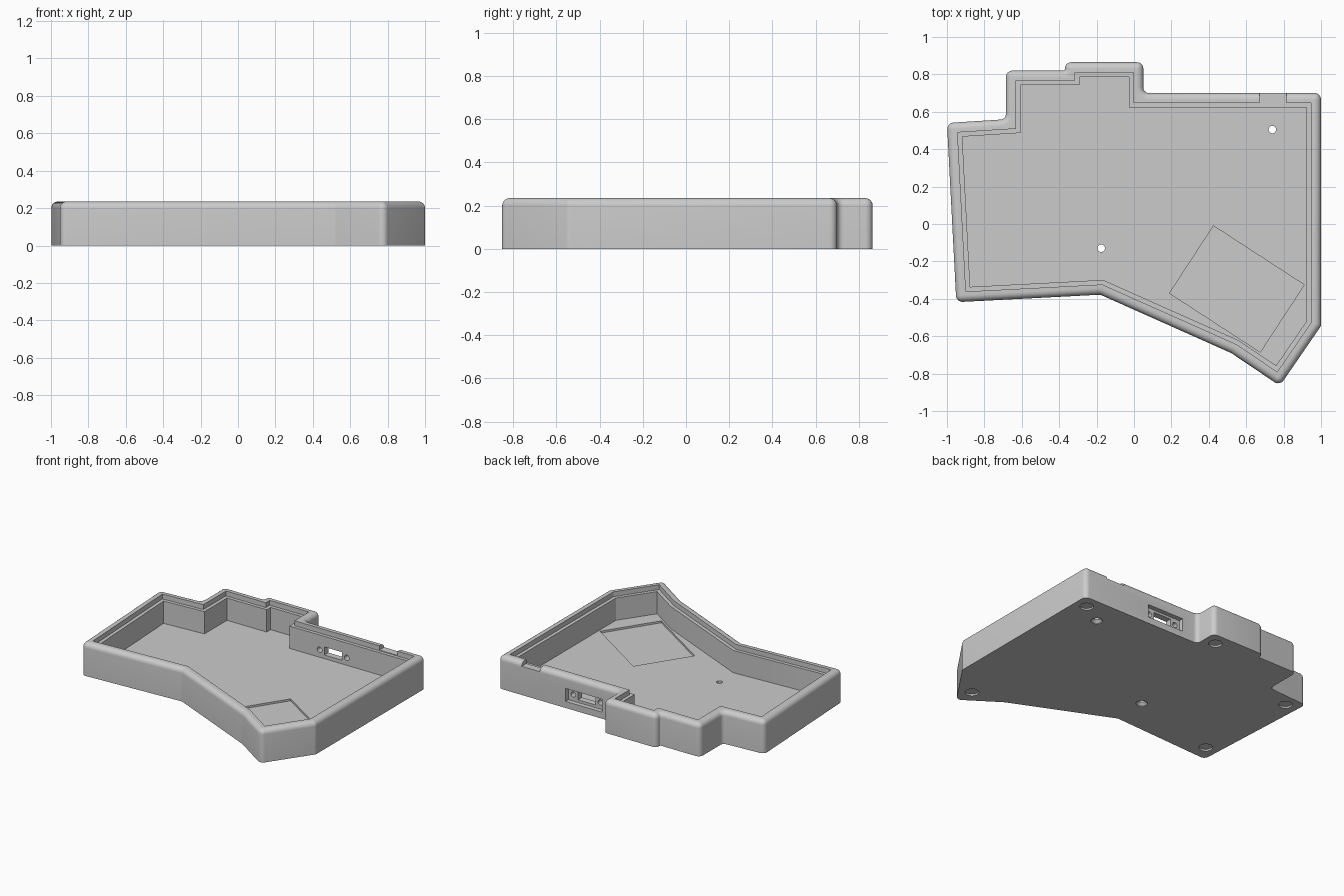
import bpy, bmesh, math
from mathutils import Vector, Matrix

old = bpy.data.objects.get("Cube")
if old:
    bpy.data.objects.remove(old, do_unlink=True)

HEIGHT, FLOOR, LEDGE, ROUND = 0.235, 0.04, 0.2, 0.035

# Plan outline, anticlockwise: x, y, corner radius
OUTLINE = [(-1, 0.54, ROUND), (-0.95, -0.418, ROUND), (-0.18, -0.378, 0.03),
           (0.52, -0.69, 0.03), (0.78, -0.865, ROUND), (1, -0.545, ROUND),
           (1, 0.7, ROUND), (0.05, 0.7, 0.03), (0.05, 0.865, ROUND),
           (-0.37, 0.865, ROUND), (-0.37, 0.82, 0.008), (-0.685, 0.82, ROUND),
           (-0.685, 0.56, 0.03)]

grey = bpy.data.materials.new("light_grey_plastic")
grey.use_nodes = True
colour = (0.6, 0.6, 0.6, 1)
grey.diffuse_color = colour
grey.node_tree.nodes["Principled BSDF"].inputs["Base Color"].default_value = colour


def corners():
    """Yield position, radius, mitre vector, turn angle and incoming normal."""
    n = len(OUTLINE)
    for i, (x, y, r) in enumerate(OUTLINE):
        p = Vector((x, y))
        a = (p - Vector(OUTLINE[i - 1][:2])).normalized()
        b = (Vector(OUTLINE[(i + 1) % n][:2]) - p).normalized()
        na, nb = Vector((a.y, -a.x)), Vector((b.y, -b.x))
        turn = math.atan2(a.x * b.y - a.y * b.x, a.dot(b))
        yield p, r, (na + nb) / (1 + na.dot(nb)), turn, na


def inset(d):
    """Sharp outline moved inward by d."""
    return [p - m * d for p, r, m, t, na in corners()]


def rounded(d, steps=6):
    """Outline with rounded corners moved inward by d."""
    pts = []
    for p, r, m, turn, na in corners():
        side = 1 if turn > 0 else -1
        centre = p - m * r * side
        radius = max(r - d * side, 0.0005)
        for k in range(steps + 1):
            pts.append(centre + Matrix.Rotation(turn * k / steps, 2) @ na * radius * side)
    return pts


def loft(name, rings):
    """Closed solid through rings of (points, z)."""
    bm = bmesh.new()
    loops = [[bm.verts.new((p[0], p[1], z)) for p in pts] for pts, z in rings]
    n = len(loops[0])
    for low, high in zip(loops, loops[1:]):
        for i in range(n):
            j = (i + 1) % n
            bm.faces.new((low[i], low[j], high[j], high[i]))
    bm.faces.new(loops[0][::-1])
    bm.faces.new(loops[-1])
    bmesh.ops.recalc_face_normals(bm, faces=bm.faces)
    mesh = bpy.data.meshes.new(name)
    bm.to_mesh(mesh)
    bm.free()
    ob = bpy.data.objects.new(name, mesh)
    bpy.context.collection.objects.link(ob)
    mesh.materials.append(grey)
    return ob


def box(name, x0, x1, y0, y1, z0, z1):
    pts = [(x0, y0), (x1, y0), (x1, y1), (x0, y1)]
    return loft(name, [(pts, z0), (pts, z1)])


def disc(name, x, y, sections, sides=32):
    """Turned solid from (radius, z) sections."""
    dirs = [(math.cos(math.tau * k / sides), math.sin(math.tau * k / sides))
            for k in range(sides)]
    return loft(name, [([(x + r * c, y + r * s) for c, s in dirs], z) for r, z in sections])


def cut(target, cutter):
    cutter.hide_render = True
    mod = target.modifiers.new("cut", 'BOOLEAN')
    mod.operation, mod.solver, mod.object = 'DIFFERENCE', 'EXACT', cutter
    bpy.context.view_layer.objects.active = target
    bpy.ops.object.modifier_apply(modifier=mod.name)
    bpy.data.objects.remove(cutter, do_unlink=True)


# Solid body with rounded upper rim
rings = [(rounded(0), 0)]
for k in range(7):
    a = math.pi / 2 * k / 6
    rings.append((rounded(ROUND * (1 - math.cos(a))), HEIGHT - ROUND + ROUND * math.sin(a)))
case = loft("case_shell", rings)

# Plate ledge and main cavity
cut(case, loft("ledge_cutter", [(inset(0.054), LEDGE), (inset(0.054), 0.4)]))
cut(case, loft("cavity_cutter", [(inset(0.078), FLOOR), (inset(0.078), 0.4)]))

# Shallow tilted tray in the floor
tray = [(0.19, -0.37), (0.675, -0.685), (0.91, -0.325), (0.425, -0.01)]
cut(case, loft("tray_cutter", [(tray, FLOOR - 0.014), (tray, FLOOR + 0.02)]))

# Notch in the back rim
cut(case, box("notch_cutter", 0.67, 0.815, 0.62, 0.8, LEDGE + 0.005, 0.4))

# Back connector: outer recess, through slot and two screw holes
cut(case, box("recess_cutter", 0.175, 0.465, 0.667, 0.8, 0.047, 0.14))
cut(case, box("slot_cutter", 0.25, 0.39, 0.58, 0.8, 0.066, 0.124))
for x in (0.212, 0.428):
    hole = disc("screw_cutter", 0, 0, [(0.019, -0.1), (0.019, 0.1)])
    hole.data.transform(Matrix.Translation((x, 0.68, 0.094)) @ Matrix.Rotation(math.pi / 2, 4, 'X'))
    cut(case, hole)

# Countersunk floor holes
for x, y in ((0.74, 0.505), (-0.175, -0.13)):
    cut(case, disc("floor_hole_cutter", x, y,
                   [(0.038, -0.02), (0.038, 0.004), (0.02, 0.022), (0.02, 0.1)]))

# Round foot recesses underneath
for x, y in ((0.91, 0.606), (0.765, -0.727), (-0.04, 0.775), (-0.9, 0.46), (-0.86, -0.3)):
    cut(case, disc("foot_cutter", x, y, [(0.045, -0.02), (0.045, 0.012)]))

# Smooth the rounded parts, keep real edges sharp
bpy.ops.object.select_all(action='DESELECT')
case.select_set(True)
bpy.context.view_layer.objects.active = case
bpy.ops.object.shade_smooth_by_angle(angle=math.radians(30))
